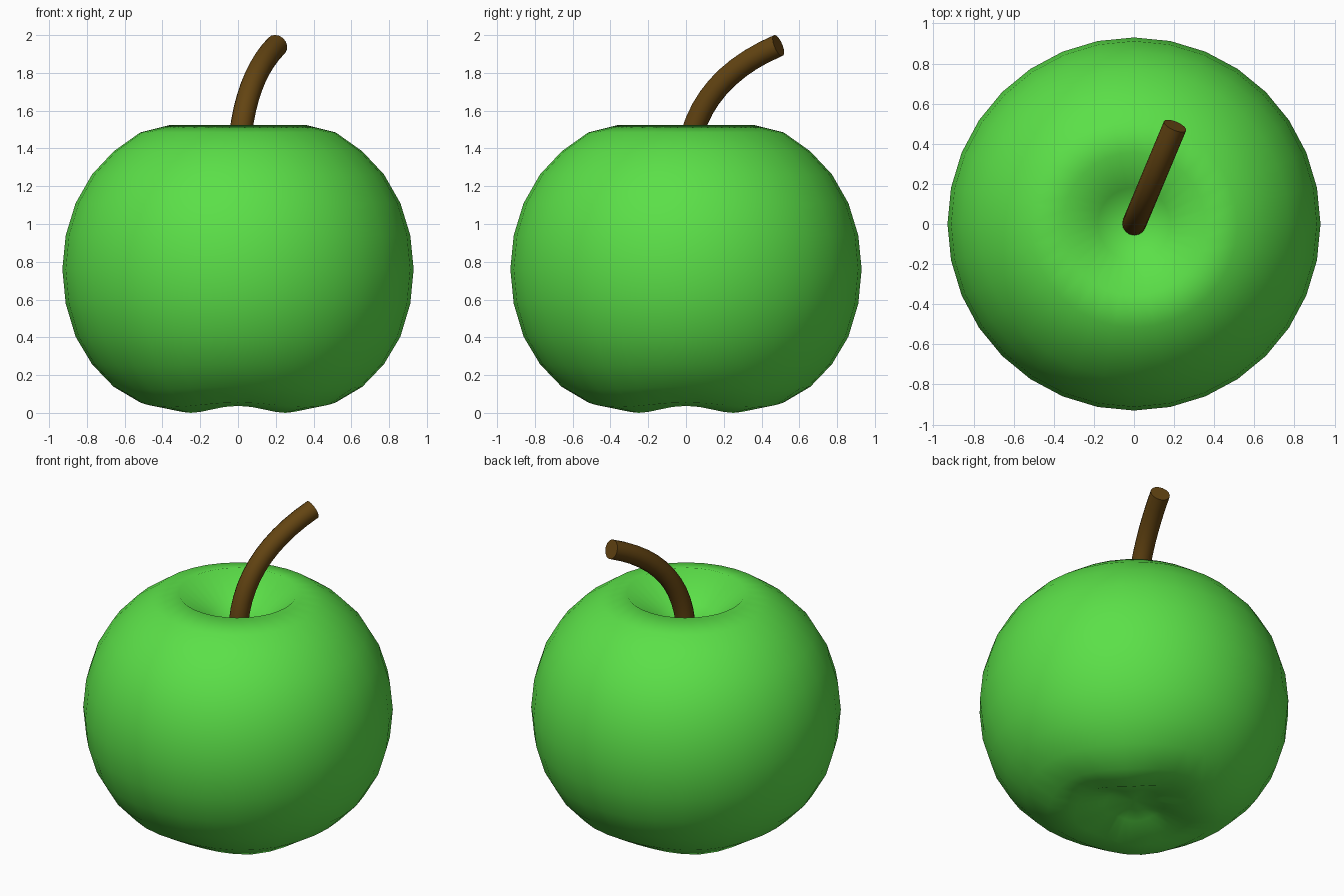
import bpy, bmesh, math
from mathutils import Vector

if "Cube" in bpy.data.objects:
    bpy.data.objects.remove(bpy.data.objects["Cube"])


def material(name, rgb):
    m = bpy.data.materials.new(name)
    m.diffuse_color = (*rgb, 1)
    m.use_nodes = True
    m.node_tree.nodes["Principled BSDF"].inputs["Base Color"].default_value = m.diffuse_color
    return m


def finish(name, bm, mat, angle):
    bmesh.ops.recalc_face_normals(bm, faces=bm.faces)
    me = bpy.data.meshes.new(name)
    bm.to_mesh(me)
    bm.free()
    me.materials.append(mat)
    for p in me.polygons:
        p.use_smooth = True
    me.set_sharp_from_angle(angle=math.radians(angle))
    ob = bpy.data.objects.new(name, me)
    bpy.context.collection.objects.link(ob)
    return ob


def bridge(bm, a, b):
    n = len(a)
    for i in range(n):
        bm.faces.new((a[i], a[(i + 1) % n], b[(i + 1) % n], b[i]))


def fan(bm, ring, tip):
    for i in range(len(ring)):
        bm.faces.new((ring[i], ring[(i + 1) % len(ring)], tip))


# Apple body: sphere-like rings, dimpled top, four lobes underneath
# (radius, height between lobes, height on lobes)
rings = [(0.181, 1.37, 1.37), (0.356, 1.525, 1.525), (0.517, 1.485, 1.485),
         (0.658, 1.385, 1.385), (0.773, 1.262, 1.262), (0.86, 1.11, 1.11),
         (0.912, 0.94, 0.94), (0.93, 0.76, 0.76), (0.912, 0.578, 0.578),
         (0.86, 0.404, 0.404), (0.773, 0.258, 0.25), (0.658, 0.138, 0.125),
         (0.517, 0.055, 0.03), (0.356, 0.037, 0.0), (0.181, 0.09, 0.07)]
SEG = 32
bm = bmesh.new()
loops = []
for r, z_gap, z_lobe in rings:
    loop = []
    for i in range(SEG):
        a = math.tau * i / SEG
        k = (1 - math.cos(4 * a)) / 2
        loop.append(bm.verts.new((r * math.cos(a), r * math.sin(a),
                                  z_gap + (z_lobe - z_gap) * k)))
    loops.append(loop)
for a, b in zip(loops, loops[1:]):
    bridge(bm, a, b)
fan(bm, loops[0], bm.verts.new((0, 0, 1.30)))
fan(bm, loops[-1], bm.verts.new((0, 0, 0.11)))
finish("apple_body", bm, material("apple green", (0.105, 0.745, 0.065)), 80)

# Stem: round tube swept along a curve leaning back and to the right
lean = Vector((0.205, 0.49, 0)).normalized()
side = Vector((0, 0, 1)).cross(lean)
p0, p1, p2 = (Vector((0, 0, 1.25)), lean * 0.005 + Vector((0, 0, 1.74)),
              lean * 0.53 + Vector((0, 0, 1.945)))
bm = bmesh.new()
STEPS, SIDES, RAD = 12, 16, 0.06
loops = []
for s in range(STEPS + 1):
    t = s / STEPS
    c = p0 * (1 - t) ** 2 + p1 * 2 * t * (1 - t) + p2 * t * t
    d = ((p1 - p0) * (1 - t) + (p2 - p1) * t).normalized()
    up = d.cross(side)
    loops.append([bm.verts.new(c + RAD * (side * math.cos(math.tau * i / SIDES)
                                          + up * math.sin(math.tau * i / SIDES)))
                  for i in range(SIDES)])
for a, b in zip(loops, loops[1:]):
    bridge(bm, a, b)
bm.faces.new(loops[0])
bm.faces.new(loops[-1])
finish("stem", bm, material("stem brown", (0.125, 0.058, 0.006)), 40)
